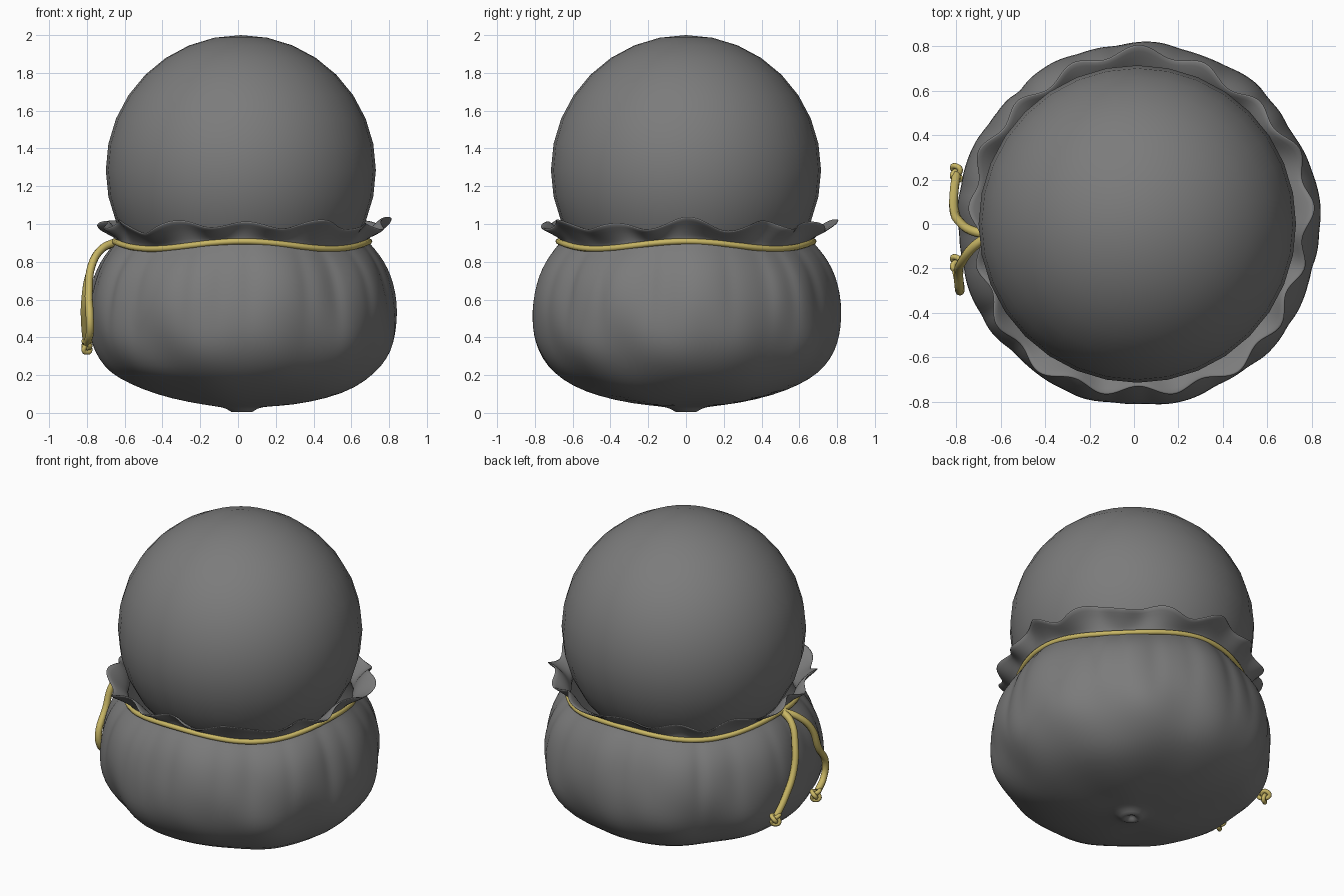
import bpy, bmesh, math, random
from mathutils import Vector

random.seed(7)
if "Cube" in bpy.data.objects:
    bpy.data.objects.remove(bpy.data.objects["Cube"])


def material(name, rgb):
    m = bpy.data.materials.new(name)
    m.use_nodes = True
    m.diffuse_color = (*rgb, 1)
    m.node_tree.nodes["Principled BSDF"].inputs["Base Color"].default_value = (*rgb, 1)
    return m


GREY = material("dark grey", (0.2, 0.2, 0.2))
YELLOW = material("straw yellow", (0.58, 0.47, 0.13))
CX = 0.02
SEGS = 128


def bump(x, mid, width):
    return math.exp(-((x - mid) / width) ** 2)


def neck_height(a):
    return 0.02 * math.cos(4 * a)


# Ball resting in the pouch
bpy.ops.mesh.primitive_uv_sphere_add(segments=32, ring_count=16, radius=0.715,
                                     location=(CX - 0.005, 0, 1.285))
ball = bpy.context.object
ball.name = "ball"
ball.data.materials.append(GREY)
bpy.ops.object.shade_smooth()

# Pouch: lathe profile (radius, height) from the gathered base to the neck
PROFILE = [(0.012, 0.03), (0.03, 0.005), (0.055, 0.0), (0.08, 0.025), (0.13, 0.034),
           (0.28, 0.05), (0.46, 0.09), (0.60, 0.145), (0.70, 0.21), (0.765, 0.29),
           (0.80, 0.37), (0.815, 0.45), (0.817, 0.54), (0.805, 0.63), (0.78, 0.72),
           (0.745, 0.79), (0.70, 0.85), (0.665, 0.885)]
# Frill above the neck: (radius, height, ruffle strength)
FRILL = [(0.672, 0.905, 0.1), (0.695, 0.93, 0.4), (0.73, 0.96, 0.75), (0.775, 0.99, 1.0)]

# Pleats: evenly spread angles with random drift and depth
pleats = [(k * math.tau / 22 + random.uniform(-0.09, 0.09), random.uniform(0.012, 0.03))
          for k in range(22)]


def fold(a, z):
    """Radial offset of the cloth at an angle and height."""
    upper = bump(z, 0.68, 0.22)
    lower = bump(z, 0.33, 0.15)
    total = 0.010 * lower * (math.sin(7 * a + 1) + math.sin(11 * a + 2.2 + 4 * z))
    total += 0.008 * upper * math.sin(9 * a + 0.5)
    for centre, depth in pleats:
        d = (a - centre + math.pi) % math.tau - math.pi
        total -= depth * upper * math.exp(-abs(d) / (0.035 if d > 0 else 0.08))
    return total + 0.008 * upper


def ruffle(a):
    """Height and radius wave of the frill edge."""
    lift = 0.025 * math.sin(12 * a + 1.2) + 0.014 * math.sin(7 * a + 2 + math.sin(3 * a))
    spread = 0.024 * math.sin(17 * a + 0.6 * math.sin(2 * a)) + 0.016 * math.sin(5 * a)
    return lift, spread - 0.03 * bump(abs(a - math.pi), 0, 0.4)


bm = bmesh.new()
rings = []
for r, z in PROFILE:
    ring = []
    for j in range(SEGS):
        a = j * math.tau / SEGS
        rr = r + fold(a, z)
        zz = z + neck_height(a) * max(0, (z - 0.6) / 0.285)
        if 0.04 < z < 0.2:
            zz += 0.012 * r * math.sin(5 * a + 1) - 0.03 * r * math.cos(a)
        ring.append(bm.verts.new((CX + rr * math.cos(a), rr * math.sin(a), zz)))
    rings.append(ring)
for r, z, k in FRILL:
    ring = []
    for j in range(SEGS):
        a = j * math.tau / SEGS
        lift, spread = ruffle(a)
        rr = r + spread * k
        zz = z + lift * k + neck_height(a) * (1 - 0.5 * k)
        ring.append(bm.verts.new((CX + rr * math.cos(a), rr * math.sin(a), zz)))
    rings.append(ring)
for low, high in zip(rings, rings[1:]):
    for j in range(SEGS):
        n = (j + 1) % SEGS
        bm.faces.new((low[j], low[n], high[n], high[j]))
bm.faces.new(rings[0][::-1])
for f in bm.faces:
    f.smooth = True
mesh = bpy.data.meshes.new("pouch")
bm.to_mesh(mesh)
bm.free()
mesh.materials.append(GREY)
pouch = bpy.data.objects.new("pouch", mesh)
bpy.context.collection.objects.link(pouch)
shell = pouch.modifiers.new("cloth thickness", 'SOLIDIFY')
shell.thickness = 0.014
shell.offset = -1
sub = pouch.modifiers.new("soft cloth", 'SUBSURF')
sub.levels = sub.render_levels = 1


def cord(name, points, radius, closed=False):
    curve = bpy.data.curves.new(name, 'CURVE')
    curve.dimensions = '3D'
    curve.bevel_depth = radius
    curve.bevel_resolution = 2
    curve.resolution_u = 6
    curve.use_fill_caps = True
    s = curve.splines.new('BEZIER')
    s.bezier_points.add(len(points) - 1)
    for p, co in zip(s.bezier_points, points):
        p.co = co
        p.handle_left_type = p.handle_right_type = 'AUTO'
    s.use_cyclic_u = closed
    curve.materials.append(YELLOW)
    ob = bpy.data.objects.new(name, curve)
    bpy.context.collection.objects.link(ob)
    return ob


def knot(name, centre):
    """Small overhand knot traced as a trefoil."""
    pts = []
    for k in range(18):
        t = k * math.tau / 18
        pts.append(Vector(centre) + 0.0115 * Vector((
            -1.5 * math.sin(3 * t),
            math.sin(t) + 2 * math.sin(2 * t),
            math.cos(t) - 2 * math.cos(2 * t))))
    cord(name, pts, 0.013, True)


# Drawstring around the neck
loop = []
for k in range(32):
    a = k * math.tau / 32
    loop.append((CX + 0.675 * math.cos(a), 0.675 * math.sin(a), 0.888 + neck_height(a)))
cord("drawstring_loop", loop, 0.016, True)

# Two hanging tails, each ending in a knot
cord("drawstring_tail_front", [(-0.65, -0.05, 0.905), (-0.72, -0.10, 0.87),
                               (-0.775, -0.17, 0.78), (-0.79, -0.22, 0.64),
                               (-0.785, -0.30, 0.51), (-0.785, -0.28, 0.42),
                               (-0.80, -0.20, 0.37)], 0.021)
cord("drawstring_tail_back", [(-0.65, -0.05, 0.905), (-0.73, -0.03, 0.86),
                              (-0.785, 0.01, 0.74), (-0.81, 0.06, 0.60),
                              (-0.81, 0.15, 0.46), (-0.80, 0.22, 0.37)], 0.021)
knot("knot_front", (-0.80, -0.18, 0.355))
knot("knot_back", (-0.80, 0.23, 0.355))
